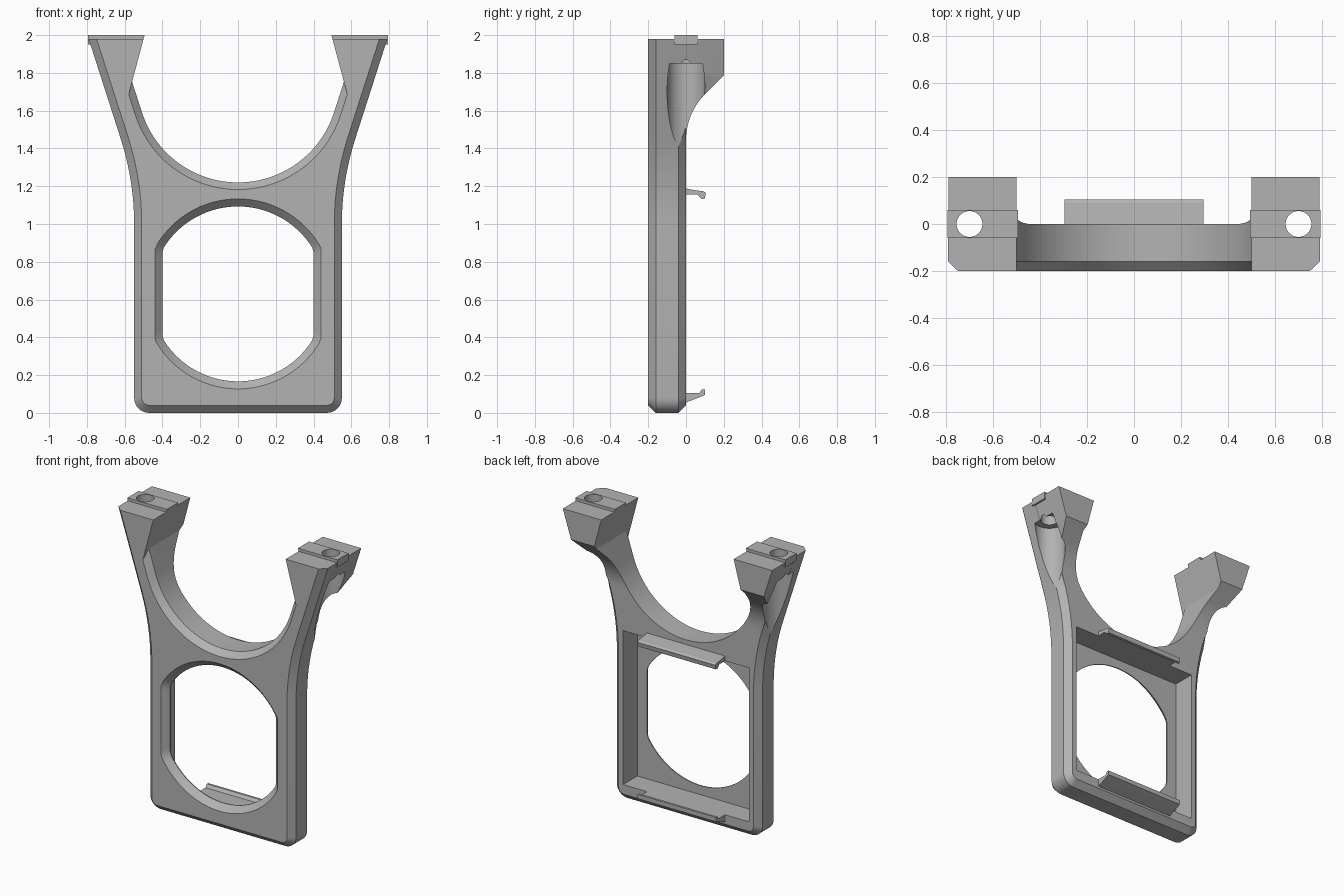
import bpy, bmesh
from math import sin, cos, tan, pi, radians

if "Cube" in bpy.data.objects:
    bpy.data.objects.remove(bpy.data.objects["Cube"])

GREY = (0.45, 0.45, 0.45, 1)
mat = bpy.data.materials.new("plain grey")
mat.use_nodes = True
mat.diffuse_color = GREY
mat.node_tree.nodes["Principled BSDF"].inputs["Base Color"].default_value = GREY

LEAN = radians(17.8)      # outward lean of the arms
TOP = 1.98
OPEN_Z = 0.63             # height of the opening's centre


def loft(name, rings):
    """Solid through a list of rings that share one point count."""
    bm = bmesh.new()
    loops = [[bm.verts.new(p) for p in ring] for ring in rings]
    n = len(loops[0])
    for a, b in zip(loops, loops[1:]):
        for i in range(n):
            bm.faces.new((a[i], a[(i + 1) % n], b[(i + 1) % n], b[i]))
    bm.faces.new(loops[0])
    bm.faces.new(loops[-1])
    bmesh.ops.recalc_face_normals(bm, faces=bm.faces)
    mesh = bpy.data.meshes.new(name)
    bm.to_mesh(mesh)
    bm.free()
    mesh.materials.append(mat)
    ob = bpy.data.objects.new(name, mesh)
    bpy.context.collection.objects.link(ob)
    return ob


def front_loft(name, sections):
    """Loft of x-z outlines placed at given depths."""
    return loft(name, [[(x, y, z) for x, z in pts] for y, pts in sections])


def box(name, x0, x1, y0, y1, z0, z1):
    rect = [(x0, z0), (x1, z0), (x1, z1), (x0, z1)]
    return front_loft(name, [(y0, rect), (y1, rect)])


def cylinder(name, x, r, z0, z1):
    ring = [(x + r * cos(i * pi / 24), r * sin(i * pi / 24)) for i in range(48)]
    return loft(name, [[(px, py, z) for px, py in ring] for z in (z0, z1)])


def combine(target, tool, operation):
    mod = target.modifiers.new(operation.lower(), 'BOOLEAN')
    mod.operation = operation
    mod.solver = 'EXACT'
    mod.object = tool
    bpy.context.view_layer.objects.active = target
    bpy.ops.object.modifier_apply(modifier=mod.name)
    bpy.data.objects.remove(tool)


def mirrored(half):
    return half + [(-x, z) for x, z in reversed(half)]


def outer_x(z):
    """Outer edge of the straight part of an arm."""
    return 2.02 - 1.47 * cos(LEAN) + (z - 1 - 1.47 * sin(LEAN)) * tan(LEAN)


def frame_outline(d):
    """Outer outline, moved inwards by d."""
    half = []
    for i in range(9):
        a = -pi / 2 + i * pi / 16
        half.append((0.47 + (0.08 - d) * cos(a), 0.08 + (0.08 - d) * sin(a)))
    for i in range(13):
        a = LEAN * i / 12
        half.append((2.02 - (1.47 + d) * cos(a), 1 + (1.47 + d) * sin(a)))
    half.append((outer_x(TOP) - d / cos(LEAN), TOP))
    return mirrored(half)


def cradle_outline(d):
    """U-shaped gap between the arms, moved outwards by d."""
    r, zc = 0.534 + d, 1.754
    half = []
    for i in range(25):
        a = -pi / 2 + (pi / 2 - LEAN) * (i + 0.5) / 24.5
        half.append((r * cos(a), zc + r * sin(a)))
    slope, grip = tan(LEAN), 0.267
    base = r / cos(LEAN) - slope * zc
    z = (0.5 + grip * TOP - base) / (slope + grip)
    half += [(base + slope * z, z), (0.5 + grip * (TOP - 2.1), 2.1)]
    return mirrored(half)


def opening_outline(d):
    """Circle with flattened sides, moved outwards by d."""
    pts = []
    for i in range(96):
        a = (i + 0.5) * pi / 48
        x = (0.463 + d) * cos(a)
        pts.append((max(-0.4 - d, min(0.4 + d, x)), OPEN_Z + (0.463 + d) * sin(a)))
    return pts


# Chamfered frame plate with both arms
frame = front_loft("frame", [(-0.2, frame_outline(0.04)), (-0.16, frame_outline(0)),
                             (-0.04, frame_outline(0)), (0, frame_outline(0.04))])

# Flared mounting heads and their raised ridges
profile = [(-0.002, 1.40)]
for i in range(11):
    t = i * pi / 40
    profile.append((0.34 - 0.34 * cos(t), 1.445 + 0.34 * sin(t)))
profile += [(0.2, 1.785), (0.2, TOP)]
for s in (1, -1):
    rings = []
    for y, z in profile:
        inset = 0.0005 + 0.04 * max(0, min(1, (1.785 - z) / 0.3))
        x = outer_x(z) - inset
        rings.append([(s * 0.3, -0.1, z), (s * x, -0.1, z), (s * x, y, z), (s * 0.3, y, z)])
    combine(frame, loft("head", rings), 'UNION')
    edges = sorted((s * 0.45, s * 0.793))
    combine(frame, box("ridge", *edges, -0.06, 0.06, 1.95, 2.0), 'UNION')

# Cradle between the arms, chamfered at the front
combine(frame, front_loft("cradle", [(-0.24, cradle_outline(0.075)), (-0.16, cradle_outline(0)),
                                     (0.3, cradle_outline(0))]), 'DIFFERENCE')
# Rectangular recess in the back, then the chamfered opening
combine(frame, box("recess", -0.475, 0.475, -0.153, 0.1, 0.105, 1.155), 'DIFFERENCE')
combine(frame, front_loft("opening", [(-0.24, opening_outline(0.08)), (-0.16, opening_outline(0)),
                                      (-0.1, opening_outline(0))]), 'DIFFERENCE')
# Bolt holes with wide clearance bores below
for s in (1, -1):
    combine(frame, cylinder("bore", s * 0.7, 0.1, 1.2, 1.85), 'DIFFERENCE')
    combine(frame, cylinder("hole", s * 0.7, 0.055, 1.8, 2.1), 'DIFFERENCE')

# Snap hooks above and below the recess
upper = [(-0.05, 1.155), (0.06, 1.155), (0.085, 1.132), (0.1, 1.135), (0.105, 1.165),
         (0.09, 1.174), (0.05, 1.178), (0, 1.188), (-0.05, 1.188)]
lower = [(-0.05, 0.105), (0.07, 0.105), (0.085, 0.125), (0.1, 0.125), (0.1, 0.095),
         (0.07, 0.082), (0, 0.055), (-0.05, 0.055)]
hooks = [loft(name, [[(x, y, z) for y, z in pts] for x in (-0.295, 0.295)])
         for name, pts in (("upper_hook", upper), ("lower_hook", lower))]

# Smooth the curves and keep the edges crisp
bpy.ops.object.select_all(action='DESELECT')
for ob in [frame] + hooks:
    ob.select_set(True)
bpy.context.view_layer.objects.active = frame
bpy.ops.object.shade_smooth_by_angle(angle=radians(20))
